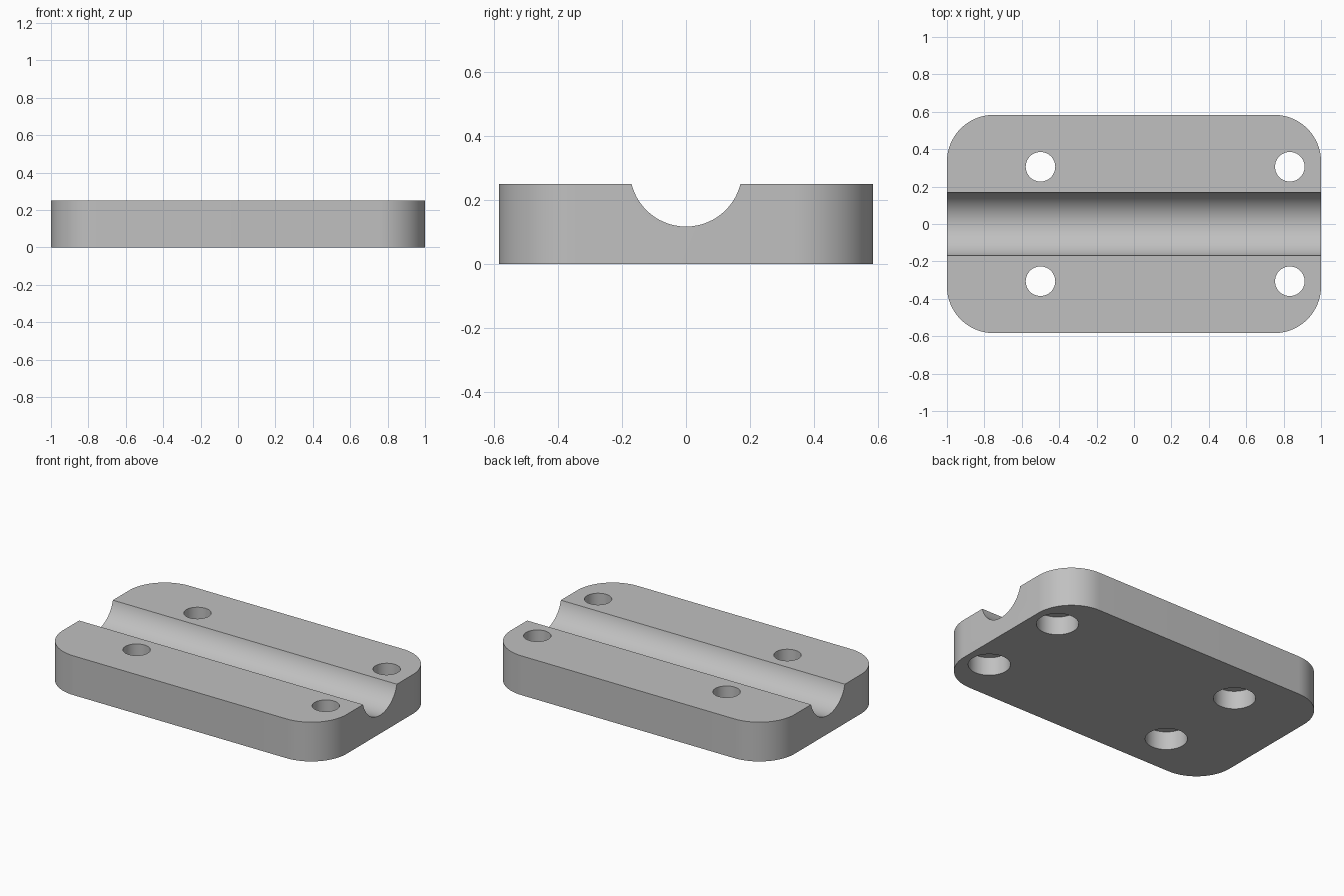
import bpy
import bmesh
from math import cos, sin, pi, radians
from mathutils import Matrix

cube = bpy.data.objects.get("Cube")
if cube:
    bpy.data.objects.remove(cube)

LENGTH, WIDTH, HEIGHT = 2.0, 1.167, 0.25
CORNER = 0.25
GROOVE_RADIUS, GROOVE_Z = 0.175, 0.292
HOLE_RADIUS, BORE_RADIUS, BORE_DEPTH = 0.079, 0.122, 0.117

grey = bpy.data.materials.new("plain grey")
grey.use_nodes = True
colour = (0.53, 0.53, 0.53, 1)
grey.diffuse_color = colour
grey.node_tree.nodes["Principled BSDF"].inputs["Base Color"].default_value = colour


def add_object(name, bm):
    mesh = bpy.data.meshes.new(name)
    bm.to_mesh(mesh)
    bm.free()
    mesh.materials.append(grey)
    obj = bpy.data.objects.new(name, mesh)
    bpy.context.collection.objects.link(obj)
    return obj


def cylinder(name, radius, depth, matrix):
    bm = bmesh.new()
    bmesh.ops.create_cone(bm, cap_ends=True, segments=64, radius1=radius,
                          radius2=radius, depth=depth, matrix=matrix)
    return add_object(name, bm)


# Rounded rectangular plate, extruded from its outline
bm = bmesh.new()
steps = 20
outline = []
for quarter, (sx, sy) in enumerate([(1, 1), (-1, 1), (-1, -1), (1, -1)]):
    for i in range(steps + 1):
        a = (quarter + i / steps) * pi / 2
        outline.append(bm.verts.new((sx * (LENGTH / 2 - CORNER) + CORNER * cos(a),
                                     sy * (WIDTH / 2 - CORNER) + CORNER * sin(a), 0)))
base = bm.faces.new(outline)
top = bmesh.ops.extrude_face_region(bm, geom=[base])["geom"]
bmesh.ops.translate(bm, vec=(0, 0, HEIGHT),
                    verts=[v for v in top if isinstance(v, bmesh.types.BMVert)])
bmesh.ops.recalc_face_normals(bm, faces=bm.faces)
plate = add_object("clamp_plate", bm)

# Lengthwise groove, through holes and wider bores from below
cutters = [cylinder("groove_cutter", GROOVE_RADIUS, 3,
                    Matrix.Translation((0, 0, GROOVE_Z)) @ Matrix.Rotation(pi / 2, 4, "Y"))]
for x in (-0.5, 0.833):
    for y in (-0.306, 0.306):
        cutters.append(cylinder("hole_cutter", HOLE_RADIUS, 1, Matrix.Translation((x, y, 0))))
        cutters.append(cylinder("bore_cutter", BORE_RADIUS, BORE_DEPTH * 2,
                                Matrix.Translation((x, y, 0))))

bpy.ops.object.select_all(action="DESELECT")
bpy.context.view_layer.objects.active = plate
plate.select_set(True)
for cutter in cutters:
    cutter.hide_render = True
    mod = plate.modifiers.new("cut", "BOOLEAN")
    mod.operation = "DIFFERENCE"
    mod.solver = "EXACT"
    mod.object = cutter
    bpy.ops.object.modifier_apply(modifier=mod.name)
    bpy.data.objects.remove(cutter)

bpy.ops.object.shade_smooth_by_angle(angle=radians(30))
